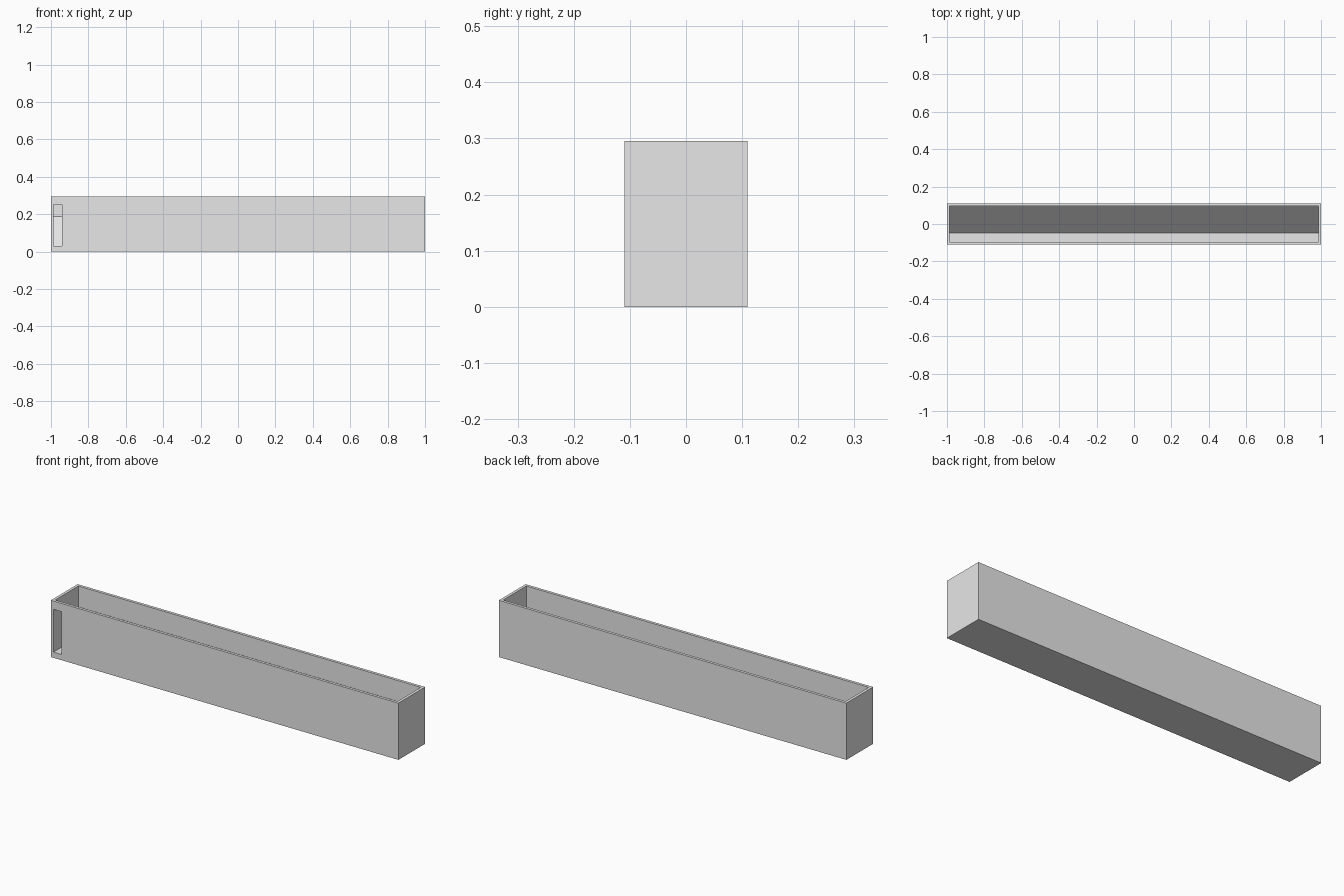
import bpy
import bmesh

cube = bpy.data.objects.get("Cube")
if cube:
    bpy.data.objects.remove(cube, do_unlink=True)

HALF_L, HALF_W, HEIGHT = 1.0, 0.11, 0.295
WALL = 0.0148
FLOOR = 0.0295
RAMP_FOOT_Y, RAMP_TOP_Z = -0.048, 0.187
INNER_X, INNER_Y = HALF_L - WALL, HALF_W - WALL

grey = bpy.data.materials.new("light grey")
grey.use_nodes = True
colour = (0.8, 0.8, 0.8, 1.0)
grey.diffuse_color = colour
grey.node_tree.nodes["Principled BSDF"].inputs["Base Color"].default_value = colour


def prism(name, profile, x0, x1):
    """Extrude a (y, z) profile from x0 to x1."""
    bm = bmesh.new()
    face = bm.faces.new([bm.verts.new((x0, y, z)) for y, z in profile])
    side = bmesh.ops.extrude_face_region(bm, geom=[face])["geom"]
    moved = [v for v in side if isinstance(v, bmesh.types.BMVert)]
    bmesh.ops.translate(bm, verts=moved, vec=(x1 - x0, 0, 0))
    bmesh.ops.recalc_face_normals(bm, faces=bm.faces)
    mesh = bpy.data.meshes.new(name)
    bm.to_mesh(mesh)
    bm.free()
    mesh.materials.append(grey)
    obj = bpy.data.objects.new(name, mesh)
    bpy.context.collection.objects.link(obj)
    return obj


def rect(y0, y1, z0, z1):
    return [(y0, z0), (y1, z0), (y1, z1), (y0, z1)]


# Outer trough body
body = prism("trough", rect(-HALF_W, HALF_W, 0, HEIGHT), -HALF_L, HALF_L)

# Cavity with a flat strip at the front and a ramp rising to the back wall
cavity = prism("cavity_cutter",
               [(-INNER_Y, FLOOR), (RAMP_FOOT_Y, FLOOR), (INNER_Y, RAMP_TOP_Z),
                (INNER_Y, HEIGHT + 0.1), (-INNER_Y, HEIGHT + 0.1)],
               -INNER_X, INNER_X)

# Outlet slot through the front wall, flush with the floor and end wall
slot = prism("slot_cutter", rect(-HALF_W - 0.05, -INNER_Y + 0.02, FLOOR, 0.252),
             -INNER_X, -0.94)

for cutter in (cavity, slot):
    cut = body.modifiers.new(cutter.name, "BOOLEAN")
    cut.operation = "DIFFERENCE"
    cut.solver = "EXACT"
    cut.object = cutter

# Bake the cuts and drop the cutters
bpy.context.view_layer.update()
graph = bpy.context.evaluated_depsgraph_get()
result = bpy.data.meshes.new_from_object(body.evaluated_get(graph))
body.modifiers.clear()
body.data = result
for cutter in (cavity, slot):
    bpy.data.objects.remove(cutter, do_unlink=True)
